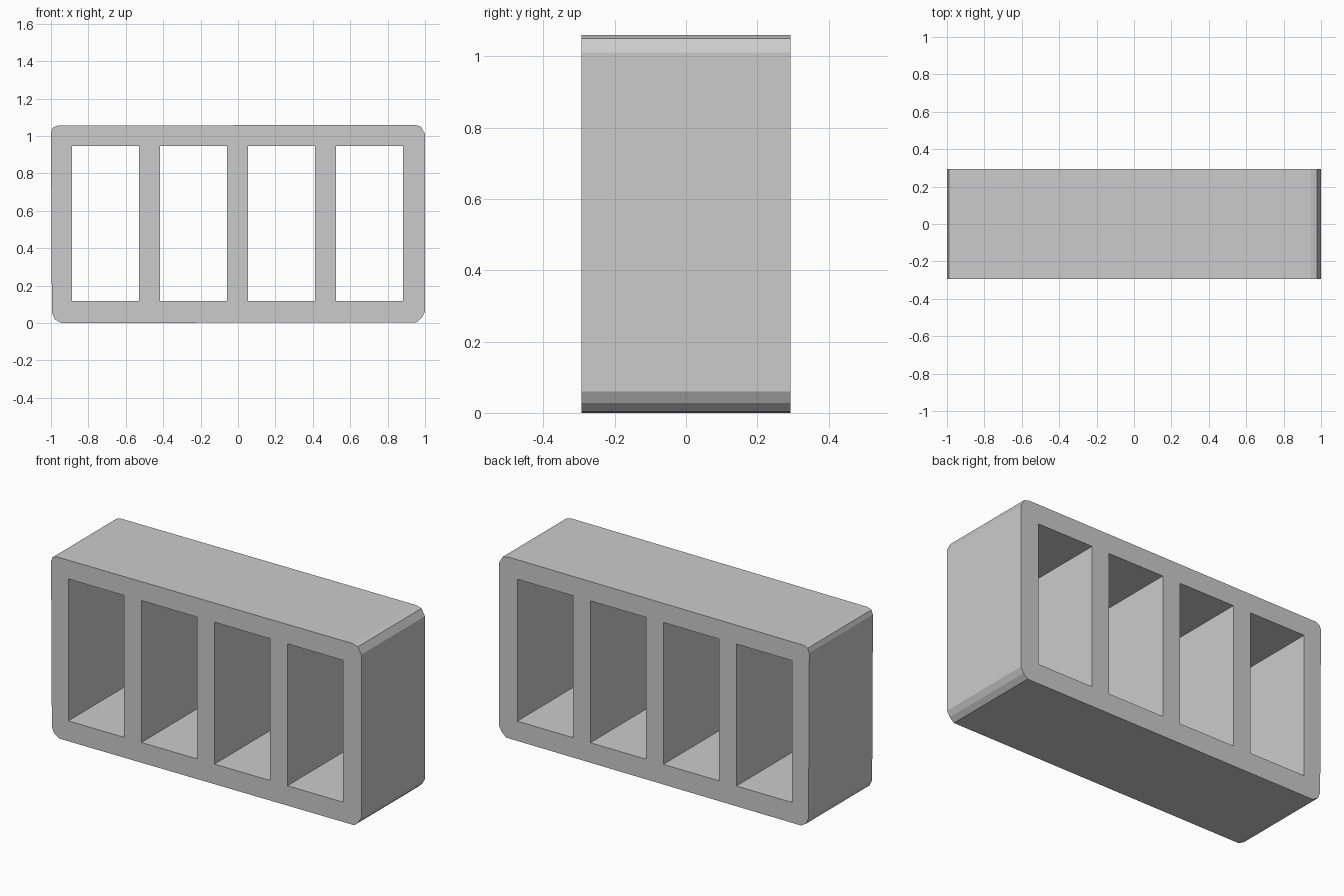
import bpy
import bmesh
from mathutils import Vector

cube = bpy.data.objects.get("Cube")
if cube:
    bpy.data.objects.remove(cube, do_unlink=True)

HALF_DEPTH = 0.293

# Plain grey finish
grey = bpy.data.materials.new("light_grey")
grey.use_nodes = True
colour = (0.6, 0.6, 0.6, 1)
grey.diffuse_color = colour
grey.node_tree.nodes["Principled BSDF"].inputs["Base Color"].default_value = colour

# Outer outline with faceted rounded corners
outline = [(-0.945, 0), (0.955, 0.004), (0.982, 0.028), (1, 0.06),
           (1, 1.01), (0.978, 1.05), (0.945, 1.06),
           (-0.965, 1.055), (-0.99, 1.045), (-1, 1.02),
           (-0.995, 0.055), (-0.98, 0.02)]


def opening(centre, half_width=0.179, bottom=0.119, top=0.946):
    """Rectangular outline of one compartment."""
    left, right = centre - half_width, centre + half_width
    return [(left, bottom), (left, top), (right, top), (right, bottom)]


# Outline and four evenly spaced openings
openings = [opening(-0.003 + 0.471 * (i - 1.5)) for i in range(4)]
bm = bmesh.new()
for loop in [outline] + openings:
    verts = [bm.verts.new((x, -HALF_DEPTH, z)) for x, z in loop]
    for a, b in zip(verts, verts[1:] + verts[:1]):
        bm.edges.new((a, b))

# Fill the front around the openings, then extrude it to the back
bmesh.ops.triangle_fill(bm, use_beauty=True, edges=bm.edges[:], normal=Vector((0, -1, 0)))
result = bmesh.ops.extrude_face_region(bm, geom=bm.faces[:], use_keep_orig=True)
back = [v for v in result["geom"] if isinstance(v, bmesh.types.BMVert)]
bmesh.ops.translate(bm, verts=back, vec=(0, 2 * HALF_DEPTH, 0))
bmesh.ops.recalc_face_normals(bm, faces=bm.faces[:])

mesh = bpy.data.meshes.new("shelf_frame")
bm.to_mesh(mesh)
bm.free()
mesh.materials.append(grey)
frame = bpy.data.objects.new("shelf_frame", mesh)
bpy.context.collection.objects.link(frame)
